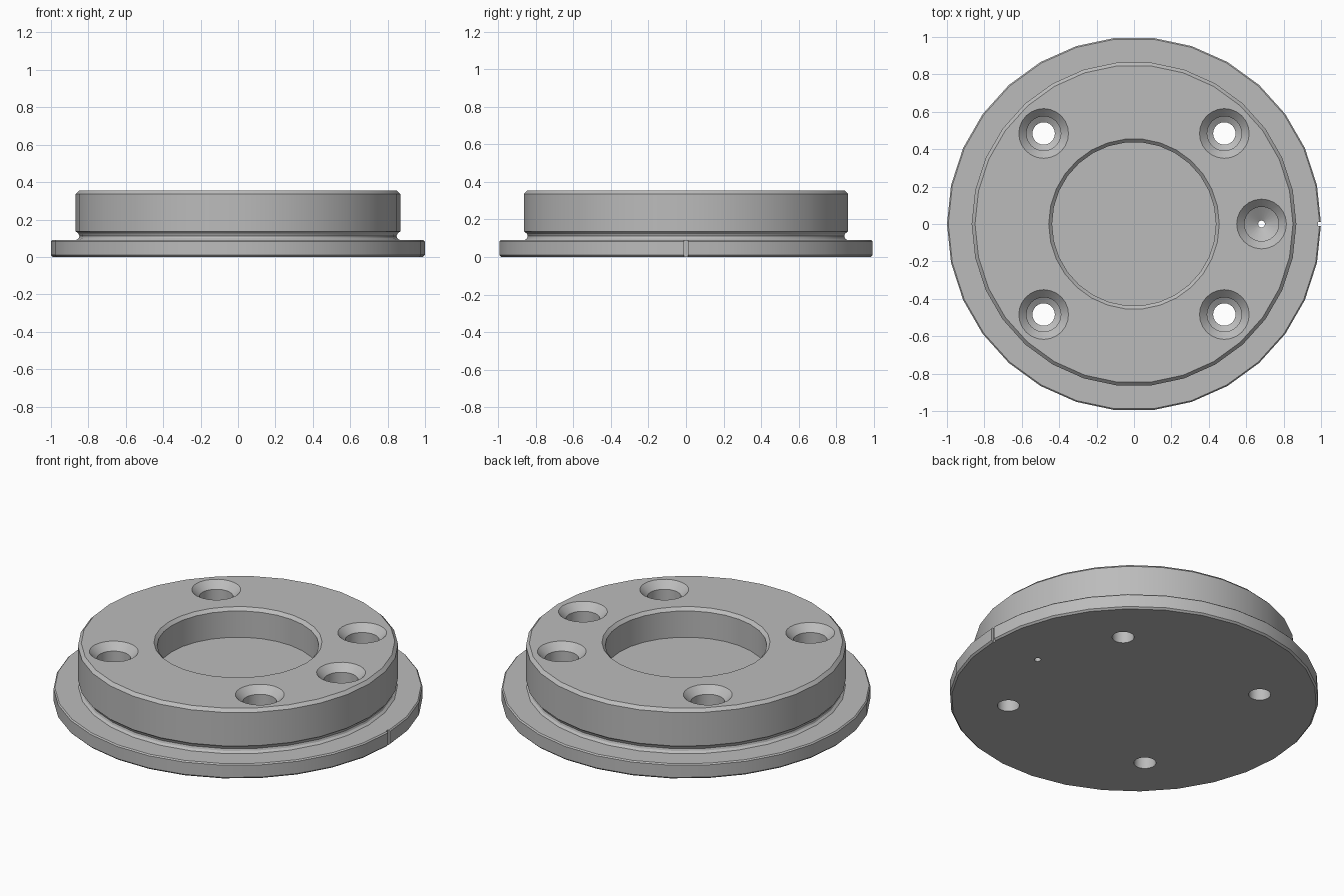
import bpy, bmesh, math

if "Cube" in bpy.data.objects:
    bpy.data.objects.remove(bpy.data.objects["Cube"], do_unlink=True)

steel = bpy.data.materials.new("plain_grey")
steel.use_nodes = True
GREY = (0.5, 0.5, 0.5, 1)
steel.diffuse_color = GREY
steel.node_tree.nodes["Principled BSDF"].inputs["Base Color"].default_value = GREY


def lathe(name, profile, sides, x=0, y=0):
    """Closed solid of revolution from (radius, height) points, bottom to top."""
    bm = bmesh.new()
    rings = []
    for r, z in profile:
        rings.append([bm.verts.new((x + r * math.cos(math.tau * i / sides),
                                    y + r * math.sin(math.tau * i / sides), z))
                      for i in range(sides)])
    for low, high in zip(rings, rings[1:]):
        for i in range(sides):
            j = (i + 1) % sides
            bm.faces.new((low[i], low[j], high[j], high[i]))
    bm.faces.new(rings[0][::-1])
    bm.faces.new(rings[-1])
    mesh = bpy.data.meshes.new(name)
    bm.to_mesh(mesh)
    bm.free()
    mesh.materials.append(steel)
    obj = bpy.data.objects.new(name, mesh)
    bpy.context.collection.objects.link(obj)
    return obj


TOP = 0.355
OVER = 0.02  # how far cutters overshoot a surface

# Flange with relief groove and raised boss
body = lathe("flanged_disc", [
    (0.99, 0), (1, 0.01), (1, 0.083), (0.993, 0.09),
    (0.865, 0.09), (0.852, 0.1), (0.848, 0.112), (0.853, 0.124), (0.868, 0.137),
    (0.868, 0.337), (0.85, TOP)], 30)

cutters = []

# Central pocket with chamfered rim
cutters.append(lathe("pocket_cutter", [
    (0.438, 0.18), (0.438, TOP - 0.018), (0.456, TOP), (0.456 + OVER, TOP + OVER)], 30))


def countersunk(name, x, y, bore, bottom, shoulder, drop):
    """Through hole, drill-point shoulder, wide bore and chamfered mouth."""
    wide = 0.092
    cutters.append(lathe(name, [
        (bore, bottom), (bore, shoulder - drop), (wide, shoulder),
        (wide, TOP - 0.041), (0.133, TOP), (0.133 + OVER, TOP + OVER)], 24, x, y))


# Four screw holes and one pin hole
for sx in (-1, 1):
    for sy in (-1, 1):
        countersunk("screw_hole_cutter", sx * 0.483, sy * 0.484, 0.06, -OVER, 0.15, 0.02)
countersunk("pin_hole_cutter", 0.682, 0, 0.018, -OVER, 0.15, 0.045)

# Index notch in the flange edge
bpy.ops.mesh.primitive_cube_add(size=1, location=(1.005, 0, 0.05))
notch = bpy.context.object
notch.name = "notch_cutter"
notch.scale = (0.04, 0.02, 0.2)
cutters.append(notch)

bpy.ops.object.select_all(action="DESELECT")
body.select_set(True)
bpy.context.view_layer.objects.active = body
for cutter in cutters:
    cutter.hide_render = True
    mod = body.modifiers.new("cut", "BOOLEAN")
    mod.operation = "DIFFERENCE"
    mod.solver = "EXACT"
    mod.object = cutter
    bpy.ops.object.modifier_apply(modifier=mod.name)
for cutter in cutters:
    bpy.data.objects.remove(cutter, do_unlink=True)

# One colour throughout, soft walls and crisp edges
body.data.materials.clear()
body.data.materials.append(steel)
for face in body.data.polygons:
    face.material_index = 0
bpy.ops.object.shade_smooth_by_angle(angle=math.radians(25))
